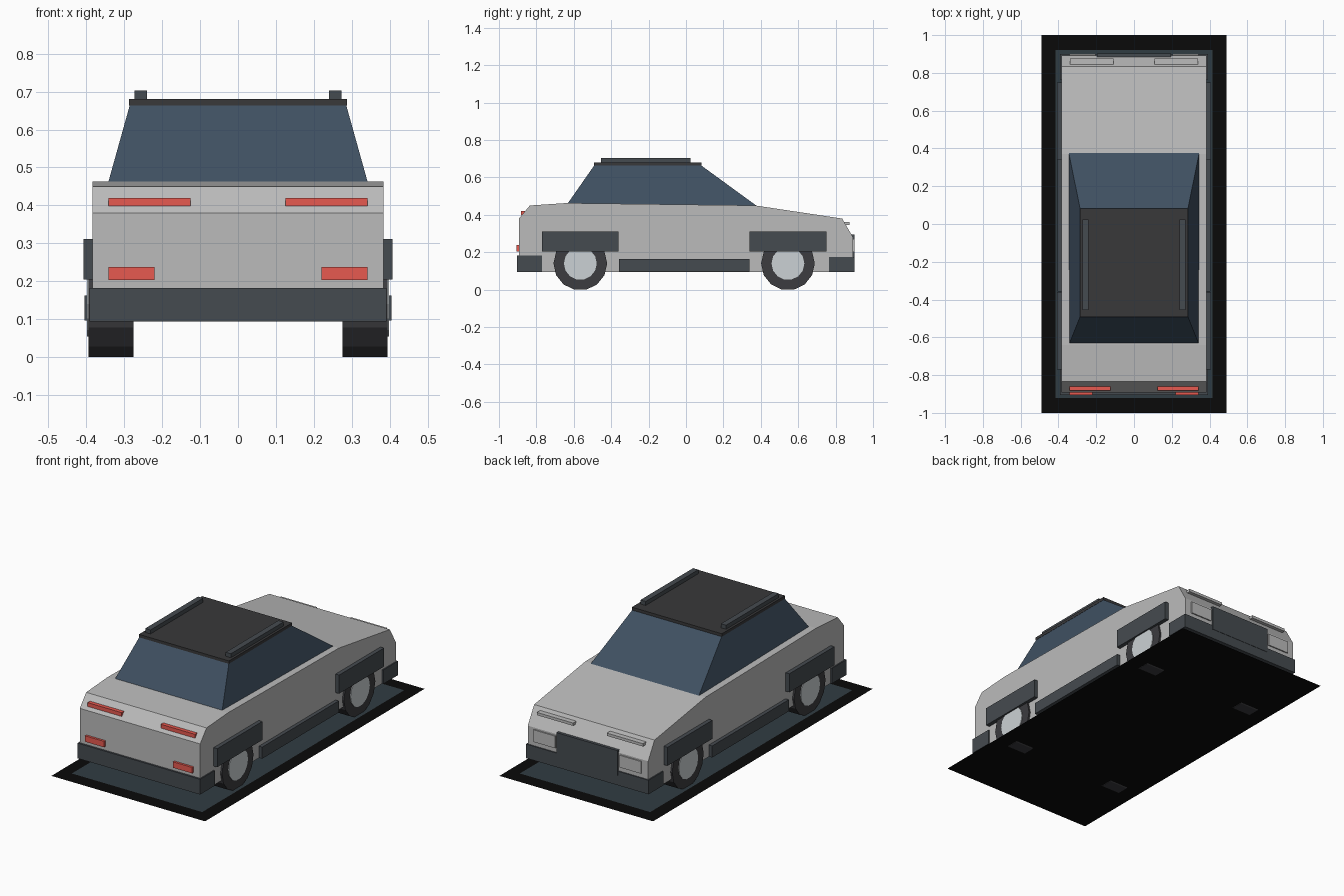
import bpy, bmesh, math

if "Cube" in bpy.data.objects:
    bpy.data.objects.remove(bpy.data.objects["Cube"])


def material(name, rgb):
    m = bpy.data.materials.new(name)
    m.diffuse_color = (*rgb, 1)
    m.use_nodes = True
    m.node_tree.nodes["Principled BSDF"].inputs["Base Color"].default_value = m.diffuse_color
    return m


GLASS = material("glass", (0.05, 0.08, 0.12))
TRIM = material("trim", (0.06, 0.07, 0.08))
RUBBER = material("rubber", (0.045, 0.045, 0.05))
ROOF = material("roof", (0.04, 0.04, 0.042))
BLACK = material("black", (0.003, 0.003, 0.003))
PLATE = material("plate", (0.03, 0.045, 0.055))
RED = material("red", (0.8, 0.1, 0.08))
HUB = material("hub", (0.6, 0.64, 0.66))
PAINT = material("paint", (0.5, 0.5, 0.5))


def make(name, verts, faces, mat):
    mesh = bpy.data.meshes.new(name)
    bm = bmesh.new()
    vs = [bm.verts.new(v) for v in verts]
    for f in faces:
        bm.faces.new([vs[i] for i in f])
    bmesh.ops.recalc_face_normals(bm, faces=bm.faces)
    bm.to_mesh(mesh)
    bm.free()
    ob = bpy.data.objects.new(name, mesh)
    bpy.context.collection.objects.link(ob)
    mesh.materials.append(mat)
    return ob


def prism(name, profile, x0, x1, mat):
    """Extrude a (y, z) profile along x."""
    n = len(profile)
    verts = [(x, y, z) for x in (x0, x1) for y, z in profile]
    faces = [range(n), range(n, 2 * n)]
    faces += [(i, (i + 1) % n, n + (i + 1) % n, n + i) for i in range(n)]
    return make(name, verts, faces, mat)


def box(name, x, y, z, mat):
    return prism(name, [(y[0], z[0]), (y[1], z[0]), (y[1], z[1]), (y[0], z[1])], x[0], x[1], mat)


def pair(name, x, y, z, mat):
    """A box on each side of the car."""
    for side, s in (("left", -1), ("right", 1)):
        box(f"{name}_{side}", (s * x[0], s * x[1]), y, z, mat)


def sheet(name, x, y, z, mat):
    return make(name, [(-x, -y, z), (x, -y, z), (x, y, z), (-x, y, z)], [range(4)], mat)


def disc(y, z, r, n=14):
    """Polygon with a flat bottom edge."""
    return [(y + r * math.sin(2 * math.pi * (i + 0.5) / n),
             z - r * math.cos(2 * math.pi * (i + 0.5) / n)) for i in range(n)]


# Base: black sheet with a smaller plate on it
sheet("base_sheet", 0.49, 1.0, 0.003, BLACK)
sheet("base_plate", 0.416, 0.92, 0.006, PLATE)

# Body shell
prism("body", [(-0.893, 0.095), (-0.893, 0.38), (-0.835, 0.45), (-0.64, 0.463), (0.37, 0.45),
               (0.835, 0.38), (0.893, 0.28), (0.893, 0.095)], -0.384, 0.384, PAINT)

# Cabin: tapered glass block
lower = [(-0.345, -0.64), (0.345, -0.64), (0.345, 0.375), (-0.345, 0.375)]
upper = [(-0.285, -0.49), (0.285, -0.49), (0.285, 0.08), (-0.285, 0.08)]
make("cabin_glass", [(x, y, 0.45) for x, y in lower] + [(x, y, 0.665) for x, y in upper],
     [range(4), range(4, 8)] + [(i, (i + 1) % 4, 4 + (i + 1) % 4, 4 + i) for i in range(4)], GLASS)

# Roof and rails
box("roof", (-0.287, 0.287), (-0.493, 0.083), (0.663, 0.68), ROOF)
pair("roof_rail", (0.24, 0.273), (-0.455, 0.025), (0.675, 0.703), TRIM)

# Bumpers, skirts and arches
box("front_bumper", (-0.391, 0.391), (-0.904, -0.77), (0.094, 0.182), TRIM)
box("rear_bumper", (-0.391, 0.391), (0.765, 0.9), (0.094, 0.175), TRIM)
pair("side_skirt", (0.37, 0.405), (-0.358, 0.34), (0.096, 0.163), TRIM)
for end, y in (("front", -0.565), ("rear", 0.545)):
    pair(f"{end}_arch", (0.37, 0.407), (y - 0.205, y + 0.205), (0.205, 0.312), TRIM)

# Wheels with hub caps
for end, y in (("front", -0.565), ("rear", 0.545)):
    for side, s in (("left", -1), ("right", 1)):
        prism(f"{end}_{side}_wheel", disc(y, 0.14, 0.1436), s * 0.275, s * 0.394, RUBBER)
        prism(f"{end}_{side}_hub", disc(y, 0.14, 0.088), s * 0.38, s * 0.398, HUB)

# Red lights on the front face
pair("upper_red_light", (0.125, 0.342), (-0.882, -0.85), (0.398, 0.42), RED)
pair("lower_red_light", (0.22, 0.342), (-0.906, -0.885), (0.204, 0.238), RED)

# Rear face: lamps, lamp strips and grille
pair("lamp", (0.205, 0.342), (0.88, 0.9), (0.2, 0.27), PAINT)
pair("lamp_strip", (0.108, 0.338), (0.83, 0.875), (0.346, 0.362), PAINT)
box("grille", (-0.195, 0.195), (0.86, 0.902), (0.15, 0.294), TRIM)
